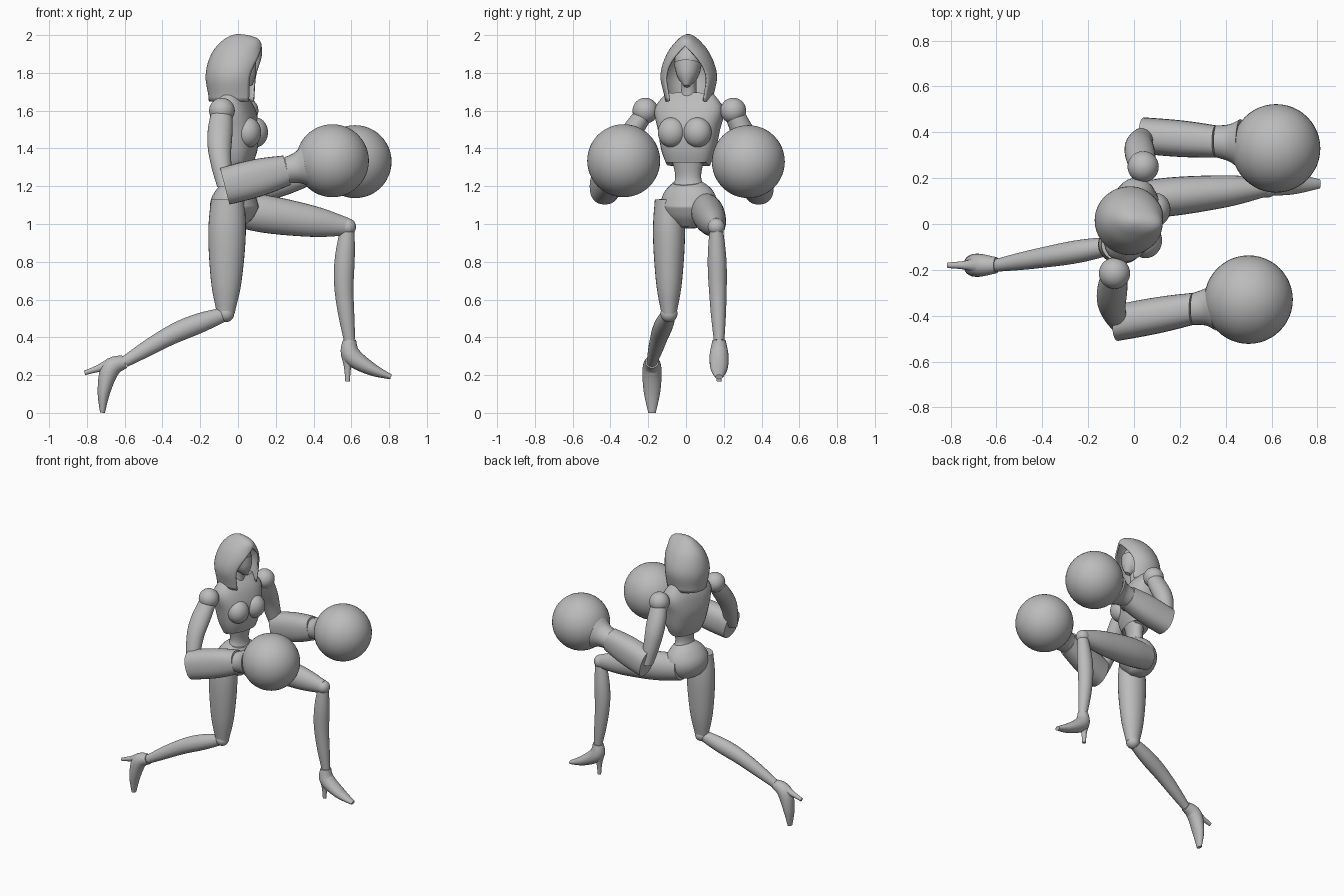
import bpy, bmesh
from math import sin, cos, pi, radians, copysign
from mathutils import Vector, Matrix

cube = bpy.data.objects.get("Cube")
if cube:
    bpy.data.objects.remove(cube)

grey = bpy.data.materials.new("plain_grey")
grey.use_nodes = True
grey.diffuse_color = (.5, .5, .5, 1)
grey.node_tree.nodes["Principled BSDF"].inputs["Base Color"].default_value = grey.diffuse_color

SIDEWAYS = Vector((0, 1, 0))
IN_PLACE = Matrix.Identity(4)


def finish(name, bm, place):
    bm.transform(place)
    bmesh.ops.recalc_face_normals(bm, faces=bm.faces[:])
    mesh = bpy.data.meshes.new(name)
    bm.to_mesh(mesh)
    bm.free()
    mesh.materials.append(grey)
    ob = bpy.data.objects.new(name, mesh)
    bpy.context.scene.collection.objects.link(ob)
    bpy.ops.object.select_all(action='DESELECT')
    ob.select_set(True)
    bpy.context.view_layer.objects.active = ob
    bpy.ops.object.shade_smooth_by_angle(angle=radians(45))
    return ob


def turned(degrees, axis, origin):
    return Matrix.Translation(origin) @ Matrix.Rotation(radians(degrees), 4, axis)


def along(values, t):
    """Value at t on a smooth curve through evenly spaced numbers or vectors."""
    last = len(values) - 1
    i = min(int(t * last), last - 1)
    u = t * last - i
    a, b, c, d = (values[max(0, min(last, i + k))] for k in (-1, 0, 1, 2))
    slope_in, slope_out = (c - a) / 2, (d - b) / 2
    ease = u * u * (3 - 2 * u)
    return (b + (c - b) * ease + slope_in * (u * (1 - u) * (1 - u))
            - slope_out * (u * u * (1 - u)))


def bridge(bm, rings, closed):
    for low, high in zip(rings, rings[1:]):
        for k in range(len(low) - (not closed)):
            j = (k + 1) % len(low)
            bm.faces.new((low[k], low[j], high[j], high[k]))


def loft(name, path, widths, depths, place=IN_PLACE, power=1, hem=0, sides=28, steps=18):
    """Tube with half widths and half depths spread along a path; hem lifts the last ring's front."""
    path = [Vector(p) for p in path]
    bm = bmesh.new()
    rings = []
    for i in range(steps + 1):
        t = i / steps
        tangent = along(path, min(1, t + .02)) - along(path, max(0, t - .02))
        across = tangent.cross(SIDEWAYS).normalized()
        ring = []
        for k in range(sides):
            s, c = (copysign(abs(v) ** power, v) for v in (sin(2 * pi * k / sides),
                                                          cos(2 * pi * k / sides)))
            point = along(path, t) + SIDEWAYS * s * along(widths, t) + across * c * along(depths, t)
            if i == steps:
                point.z += hem * max(0, c) ** 2
            ring.append(bm.verts.new(point))
        rings.append(ring)
    bridge(bm, rings, True)
    bm.faces.new(rings[0])
    bm.faces.new(rings[-1])
    return finish(name, bm, place)


def ball(name, centre, size, place=IN_PLACE):
    bm = bmesh.new()
    bmesh.ops.create_uvsphere(bm, u_segments=48, v_segments=24, radius=1)
    bmesh.ops.scale(bm, vec=size, verts=bm.verts)
    bmesh.ops.translate(bm, vec=centre, verts=bm.verts)
    return finish(name, bm, place)


def arm(label, shoulder, elbow, wrist, glove, outward):
    """Ball shoulder, tapering upper arm, boxy forearm, flared cuff and round glove."""
    shoulder, elbow, wrist, glove = map(Vector, (shoulder, elbow, wrist, glove))
    bend = (shoulder + elbow) / 2 + Vector((-.02, outward * .02, 0))
    ball(label + "_shoulder", shoulder, [.068] * 3)
    upper = [.055, .066, .055, .04]
    loft(label + "_upper_arm", [shoulder, bend, elbow], upper, upper)
    loft(label + "_forearm", [elbow, wrist], [.08, .08, .07], [.1, .1, .08], power=.85)
    flare = [.07, .08, .11]
    loft(label + "_cuff", [wrist, wrist.lerp(glove, .4)], flare, flare)
    ball(label + "_glove", glove, [.193] * 3)


def leg(label, hip, knee, ankle, calf_bow, shoe_turn):
    """Thigh, knee, bowed shin and a high heeled shoe turned about the ankle."""
    hip, knee, ankle = map(Vector, (hip, knee, ankle))
    calf = (knee + ankle) / 2 + Vector(calf_bow)
    thigh, shin = [.075, .085, .07, .04], [.034, .05, .043, .028]
    loft(label + "_thigh", [hip, knee], thigh, [w * 1.17 for w in thigh])
    ball(label + "_knee", knee, [.045] * 3)
    loft(label + "_shin", [knee, calf, ankle], shin, [w * 1.07 for w in shin])
    place = turned(shoe_turn, 'Y', ankle)
    loft(label + "_shoe", [(0, 0, 0), (.01, 0, -.08), (.11, 0, -.15), (.22, 0, -.195)],
         [.035, .05, .045, .02], [.035, .05, .035, .013], place)
    heel = [.035, .018, .012]
    loft(label + "_heel", [(-.01, 0, -.08), (-.01, 0, -.22)], heel, heel, place)


# Torso: chest shell with arched hem, bust, abdomen, pelvis and neck
twist = turned(-15, 'Z', (-.01, .015, 0))
loft("chest_shell", [(-.02, 0, 1.69), (0, 0, 1.5), (.01, 0, 1.31)],
     [.13, .185, .165, .145, .115], [.05, .095, .115, .1, .07], twist, .8, .055)
for side, label in ((-1, "near"), (1, "far")):
    ball(label + "_bust", (.085, side * .07, 1.485), (.068, .075, .08), twist)
loft("abdomen", [(.02, 0, 1.4), (.01, 0, 1.18)], [.1, .085, .07, .1], [.075, .06, .05, .07], twist)
loft("pelvis", [(.01, 0, 1.22), (-.02, 0, 1.1), (-.01, 0, .98)],
     [.08, .135, .155, .13, .04], [.06, .1, .125, .1, .04], turned(-20, 'Z', (0, .01, 0)))
loft("neck", [(-.02, .015, 1.63), (.01, .015, 1.8)], [.06, .04, .045], [.055, .04, .045])

# Head with a narrow chin and a mask over the lower face
facing = turned(-8, 'Z', (0, .012, 0))
loft("head", [(.01, 0, 1.95), (.01, 0, 1.84), (.06, 0, 1.735)],
     [.02, .065, .07, .055, .013], [.03, .07, .08, .06, .02], facing)
loft("face_mask", [(.02, 0, 1.845), (.06, 0, 1.73)], [.073, .055, .015], [.078, .06, .02], facing)

# Hood: domed levels wrapping round the back, open in front until the peak
bm = bmesh.new()
rings = []
for level in range(25):
    u = level / 24
    height = 1.65 + .35 * sin(u * pi / 2)
    wide = along([.12, .145, .11, .05, .005], u)
    back = along([.12, .15, .13, .07, .005], u)
    front = along([.1, .095, .125, .11, .01], u)
    wrap = radians(min(180, 130 + 50 * (u / .62) ** 3))
    middle = -.03 * (1 - u) ** 2
    ring = []
    for k in range(41):
        a = wrap * (k / 20 - 1)
        reach = -back * cos(a) if cos(a) > 0 else front * cos(a) / cos(wrap)
        ring.append(bm.verts.new((middle + reach, wide * sin(a), height)))
    rings.append(ring)
bridge(bm, rings, False)
bm.faces.new(rings[-1])
bmesh.ops.remove_doubles(bm, verts=bm.verts[:], dist=.0005)
hood = finish("hood", bm, facing)
shell = hood.modifiers.new("thickness", 'SOLIDIFY')
shell.thickness = .01
shell.offset = 0

# Arms held forward, far arm reaching further
arm("near", (-.085, -.215, 1.6), (-.07, -.43, 1.2), (.26, -.37, 1.285), (.5, -.33, 1.335), -1)
arm("far", (.04, .25, 1.6), (.045, .385, 1.2), (.36, .36, 1.28), (.62, .33, 1.33), 1)

# Leading leg bent forward, trailing leg stretched back
leg("far", (-.03, .1, 1.08), (.58, .16, .985), (.59, .175, .385), (-.025, 0, 0), 0)
leg("near", (-.055, -.09, 1.13), (-.065, -.09, .525), (-.6, -.18, .27), (0, 0, .025), 72)
